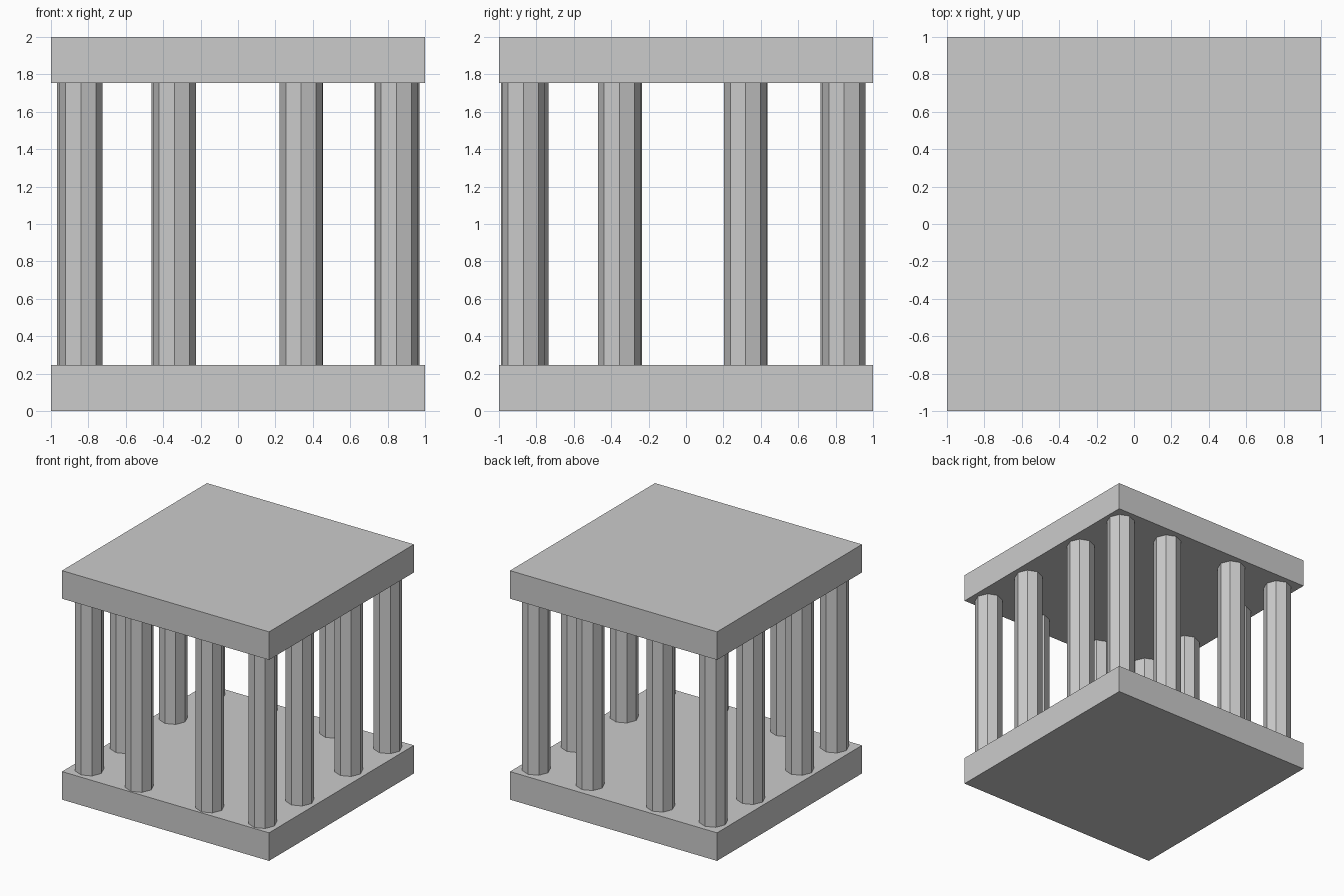
import bpy
import math

# Remove the default object
cube = bpy.data.objects.get("Cube")
if cube:
    bpy.data.objects.remove(cube, do_unlink=True)

# Single stone colour
stone = bpy.data.materials.new("stone_grey")
stone.use_nodes = True
grey = (0.6, 0.6, 0.6, 1.0)
stone.diffuse_color = grey
stone.node_tree.nodes["Principled BSDF"].inputs["Base Color"].default_value = grey

SLAB = 0.245
HEIGHT = 2.0
RADIUS = 0.115


def add_slab(name, z):
    bpy.ops.mesh.primitive_cube_add(size=1, location=(0, 0, z))
    slab = bpy.context.object
    slab.name = name
    slab.scale = (2, 2, SLAB)
    bpy.ops.object.transform_apply(location=False, rotation=False, scale=True)
    slab.data.materials.append(stone)


def add_pillar(name, x, y):
    # Octagonal shaft with its corners on the axes
    bpy.ops.mesh.primitive_cylinder_add(
        vertices=8, radius=RADIUS, depth=HEIGHT - 2 * SLAB,
        location=(x, y, HEIGHT / 2))
    pillar = bpy.context.object
    pillar.name = name
    pillar.data.materials.append(stone)


# Base and roof
add_slab("base_slab", SLAB / 2)
add_slab("roof_slab", HEIGHT - SLAB / 2)

# Slightly uneven ring of pillars, by side
pillars = {
    "front": [(-0.84, -0.85), (-0.34, -0.875), (0.337, -0.87), (0.847, -0.87)],
    "right_hand": [(0.846, -0.356), (0.846, 0.318)],
    "back": [(0.855, 0.845), (0.34, 0.835), (-0.347, 0.846), (-0.852, 0.84)],
    "left_hand": [(-0.85, 0.32), (-0.853, -0.35)],
}
for side, spots in pillars.items():
    for number, (x, y) in enumerate(spots, 1):
        add_pillar(f"{side}_pillar_{number}", x, y)
